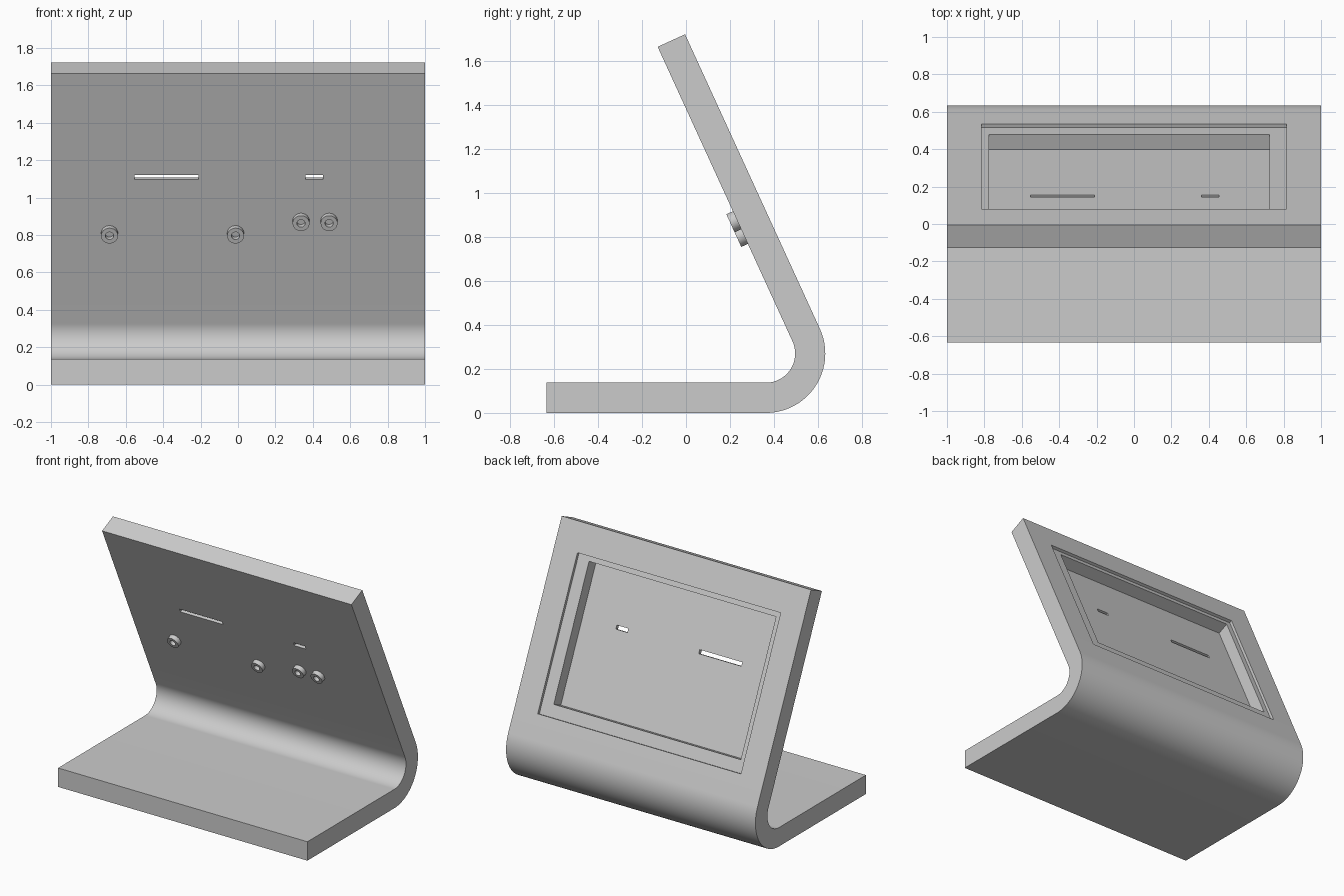
import bpy, bmesh
from itertools import product
from math import radians, sin, cos
from mathutils import Matrix, Vector

default = bpy.data.objects.get("Cube")
if default:
    bpy.data.objects.remove(default, do_unlink=True)

HALF_W, THICK, R_OUT = 1.0, 0.137, 0.27
LEAN = radians(24.6)
BEND_Y, FRONT_Y = 0.363, -0.633
PANEL_LEN = 1.472

# Panel frame: x across, y up the slope, z into the panel from its back face
PANEL = (Matrix.Translation((0, BEND_Y + R_OUT * cos(LEAN), R_OUT + R_OUT * sin(LEAN)))
         @ Matrix.Rotation(radians(90) + LEAN, 4, 'X'))

# Openings in the panel, as (low, high) ranges across, up the slope and in depth
LEDGE = ((-0.815, 0.815), (0.176, 1.269), (0, 0.021))
POCKET = ((-0.775, 0.725), (0.264, 1.234), (0, 0.11))
SLOTS = [(x, (0.848, 0.875), (0.11, THICK)) for x in ((-0.553, -0.211), (0.361, 0.454))]
OPENINGS = [LEDGE, POCKET] + SLOTS

grey = bpy.data.materials.new("light_grey")
grey.use_nodes = True
GREY = (0.6, 0.6, 0.6, 1)
grey.diffuse_color = GREY
grey.node_tree.nodes["Principled BSDF"].inputs["Base Color"].default_value = GREY


def make_object(name, bm):
    bmesh.ops.remove_doubles(bm, verts=bm.verts, dist=0.0001)
    bmesh.ops.recalc_face_normals(bm, faces=bm.faces)
    mesh = bpy.data.meshes.new(name)
    bm.to_mesh(mesh)
    bm.free()
    mesh.materials.append(grey)
    obj = bpy.data.objects.new(name, mesh)
    bpy.context.collection.objects.link(obj)
    bpy.ops.object.select_all(action='DESELECT')
    obj.select_set(True)
    bpy.context.view_layer.objects.active = obj
    bpy.ops.object.shade_smooth_by_angle(angle=radians(30))


def add_face(bm, points):
    bm.faces.new([bm.verts.new(p) for p in points])


# Grid lines of the panel: its own limits plus the limits of every opening
limits = ((-HALF_W, HALF_W), (0, PANEL_LEN), (0, THICK))
lines = [sorted({v for box in [limits] + OPENINGS for v in box[axis]}) for axis in range(3)]


def is_solid(cell):
    """True where a grid cell lies in the panel and outside all openings."""
    if any(not 0 <= c < len(l) - 1 for c, l in zip(cell, lines)):
        return False
    mid = [(l[c] + l[c + 1]) / 2 for c, l in zip(cell, lines)]
    return not any(all(lo < m < hi for m, (lo, hi) in zip(mid, box)) for box in OPENINGS)


# Leaning panel: a face wherever a solid cell meets an empty one
def add_panel(bm):
    for cell in product(*(range(len(l) - 1) for l in lines)):
        if not is_solid(cell):
            continue
        for axis, step in product(range(3), (0, 1)):
            beside = list(cell)
            beside[axis] += 2 * step - 1
            joins_bend = axis == 1 and beside[1] < 0
            if joins_bend or is_solid(beside):
                continue
            corners = []
            for a, b in ((0, 0), (1, 0), (1, 1), (0, 1)):
                index = list(cell)
                index[axis] += step
                index[(axis + 1) % 3] += a
                index[(axis + 2) % 3] += b
                corners.append(PANEL @ Vector([l[i] for l, i in zip(lines, index)]))
            add_face(bm, corners)


# Base and bend: one sheet profile swept across the width
def sheet_side(radius, steps=32):
    pts = [(FRONT_Y, R_OUT - radius)]
    for i in range(steps + 1):
        a = radians(-90) + (radians(90) + LEAN) * i / steps
        pts.append((BEND_Y + radius * cos(a), R_OUT + radius * sin(a)))
    return pts


def add_base(bm):
    outer, inner = sheet_side(R_OUT), sheet_side(R_OUT - THICK)
    for side in (outer, inner, [outer[0], inner[0]]):
        for (y0, z0), (y1, z1) in zip(side, side[1:]):
            for x0, x1 in zip(lines[0], lines[0][1:]):
                add_face(bm, [(x0, y0, z0), (x1, y0, z0), (x1, y1, z1), (x0, y1, z1)])
    joint = [(PANEL @ Vector((0, 0, d))).yz for d in lines[2][1:-1]]
    for x in (-HALF_W, HALF_W):
        add_face(bm, [(x, y, z) for y, z in outer + joint + inner[::-1]])


bm = bmesh.new()
add_panel(bm)
add_base(bm)
make_object("bent_stand", bm)


# Hollow round standoffs on the front of the panel
def standoff(name, x, s, r_out=0.045, r_in=0.022, height=0.033):
    bm = bmesh.new()
    low, high = THICK - 0.004, THICK + height
    ring = [bm.verts.new(p) for p in
            ((r_out, 0, low), (r_out, 0, high), (r_in, 0, high), (r_in, 0, low))]
    edges = [bm.edges.new((ring[i - 1], ring[i])) for i in range(4)]
    bmesh.ops.spin(bm, geom=ring + edges, cent=(0, 0, 0), axis=(0, 0, 1),
                   angle=radians(360), steps=32)
    bm.transform(PANEL @ Matrix.Translation((x, s, 0)))
    make_object(name, bm)


for i, (x, s) in enumerate(((-0.687, 0.532), (-0.013, 0.532), (0.337, 0.605), (0.487, 0.605))):
    standoff(f"standoff_{i + 1}", x, s)
